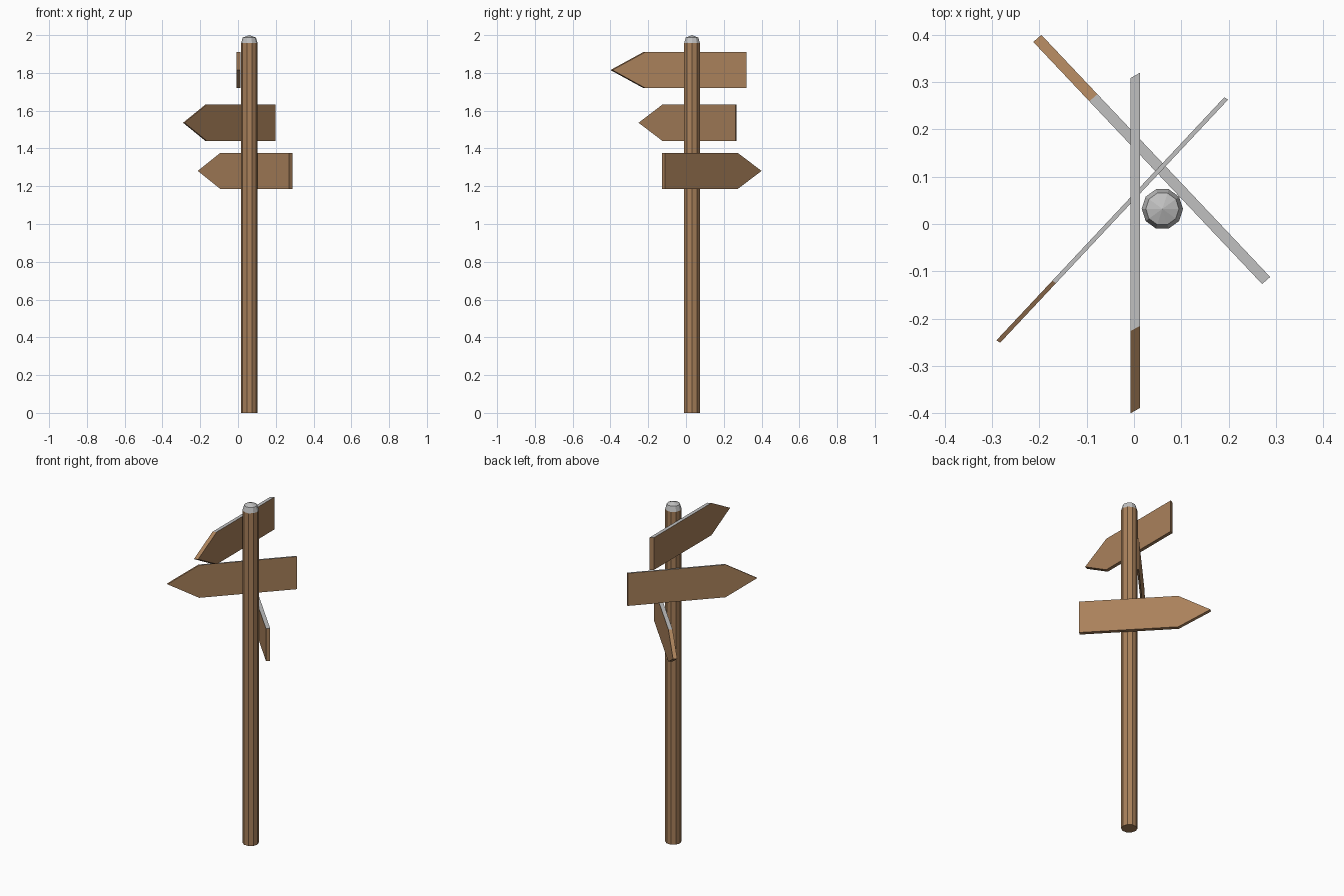
import bpy, bmesh, math
from mathutils import Vector

cube = bpy.data.objects.get("Cube")
if cube:
    bpy.data.objects.remove(cube, do_unlink=True)


def make_material(name, color):
    mat = bpy.data.materials.new(name)
    mat.use_nodes = True
    mat.diffuse_color = color
    mat.node_tree.nodes["Principled BSDF"].inputs["Base Color"].default_value = color
    return mat


wood = make_material("brown wood", (0.40, 0.22, 0.105, 1))
grey = make_material("light grey", (0.53, 0.53, 0.53, 1))

POST_X, POST_Y, SIDES = 0.06, 0.032, 10


def finish(bm, name, mats):
    bmesh.ops.recalc_face_normals(bm, faces=bm.faces[:])
    mesh = bpy.data.meshes.new(name)
    bm.to_mesh(mesh)
    bm.free()
    for mat in mats:
        mesh.materials.append(mat)
    obj = bpy.data.objects.new(name, mesh)
    bpy.context.collection.objects.link(obj)


def add_ring(bm, radius, z):
    angles = [math.tau * i / SIDES for i in range(SIDES)]
    return [bm.verts.new((POST_X + radius * math.cos(a),
                          POST_Y + radius * math.sin(a), z)) for a in angles]


def join_rings(bm, low, high):
    for i in range(SIDES):
        j = (i + 1) % SIDES
        bm.faces.new((low[i], low[j], high[j], high[i]))


# Post and its faceted, shallow-pointed cap
bm = bmesh.new()
bottom, top = add_ring(bm, 0.0437, 0), add_ring(bm, 0.0437, 1.957)
join_rings(bm, bottom, top)
bm.faces.new(bottom)
bm.faces.new(top)
finish(bm, "post", [wood])

bm = bmesh.new()
base, rim = add_ring(bm, 0.0437, 1.957), add_ring(bm, 0.035, 1.987)
join_rings(bm, base, rim)
bm.faces.new(base)
apex = bm.verts.new((POST_X, POST_Y, 2.0))
for i in range(SIDES):
    bm.faces.new((rim[i], rim[(i + 1) % SIDES], apex))
finish(bm, "post_cap", [grey])


def arrow_board(name, tail, tip, thickness, low, high):
    """Extrude an arrow outline sideways; its flat top edge is grey."""
    tail, tip = Vector(tail), Vector(tip)
    shoulder = tail.lerp(tip, 0.755)
    outline = [(tail, low), (shoulder, low), (tip, (low + high) / 2),
               (shoulder, high), (tail, high)]
    bm = bmesh.new()
    face = bm.faces.new([bm.verts.new((p.x, p.y, z)) for p, z in outline])
    back = bmesh.ops.extrude_face_region(bm, geom=[face], use_keep_orig=True)
    moved = [g for g in back["geom"] if isinstance(g, bmesh.types.BMVert)]
    bmesh.ops.translate(bm, verts=moved, vec=(*thickness, 0))
    for f in bm.faces:
        f.material_index = int(all(v.co.z > high - 0.001 for v in f.verts))
    finish(bm, name, [wood, grey])


# Three direction boards
arrow_board("upper_board", (-0.007, 0.309), (-0.007, -0.4), (0.02, 0.011), 1.72, 1.91)
arrow_board("middle_board", (0.191, 0.268), (-0.291, -0.246), (0.008, -0.005), 1.44, 1.632)
arrow_board("lower_board", (0.271, -0.127), (-0.213, 0.385), (0.017, 0.015), 1.186, 1.376)
